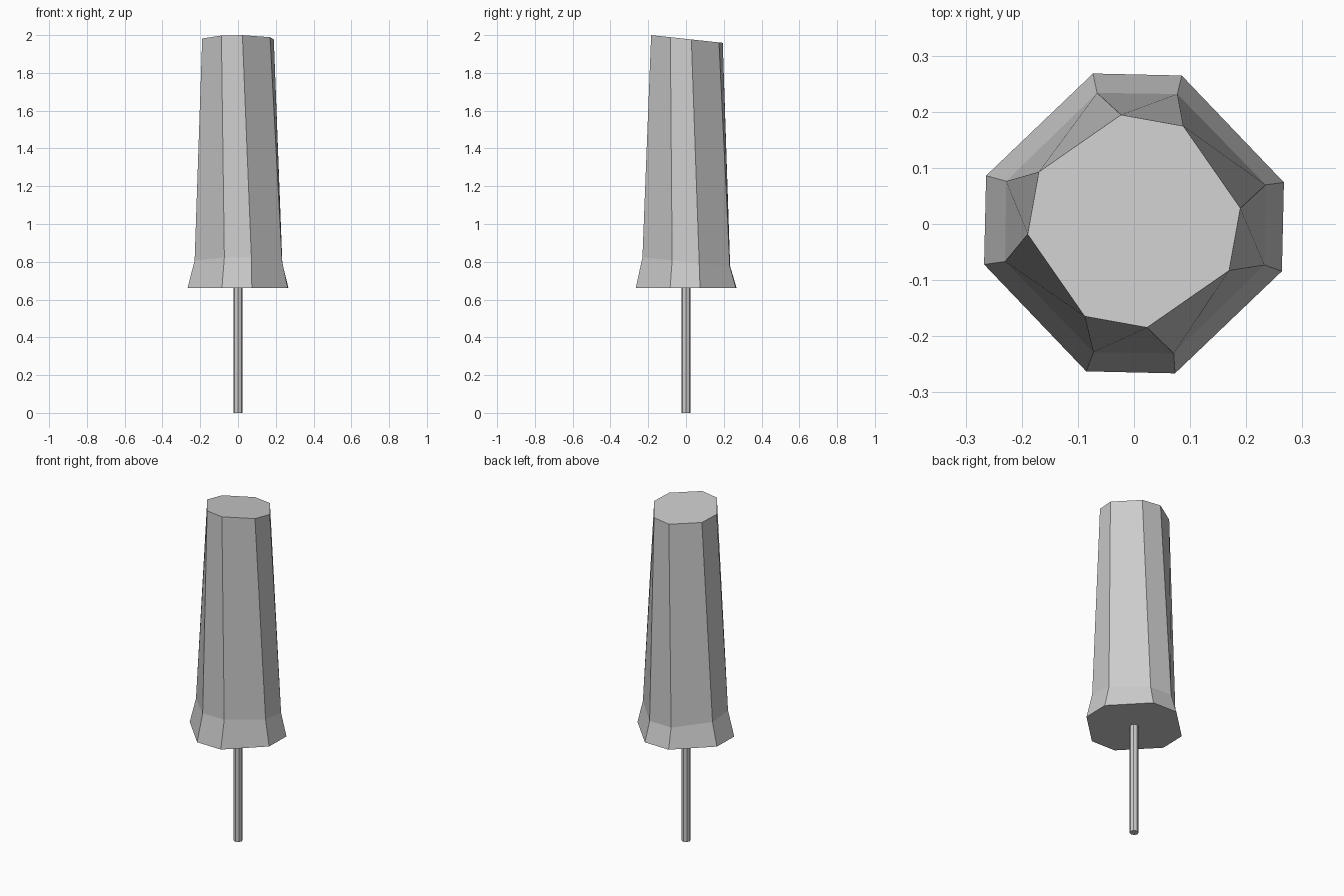
import bpy, bmesh
from math import sin, cos, radians

if "Cube" in bpy.data.objects:
    bpy.data.objects.remove(bpy.data.objects["Cube"])


def octagon(bm, r, half, twist, centre, z, slope):
    """Ring with four short and four long sides, tilted along y."""
    ring = []
    for k in range(4):
        for s in (-half, half):
            a = radians(90 * k + s + twist)
            x, y = centre[0] + r * cos(a), centre[1] + r * sin(a)
            ring.append(bm.verts.new((x, y, z - slope * y)))
    return ring


def add_object(name, bm):
    bmesh.ops.recalc_face_normals(bm, faces=bm.faces)
    mesh = bpy.data.meshes.new(name)
    bm.to_mesh(mesh)
    bm.free()
    bpy.context.collection.objects.link(bpy.data.objects.new(name, mesh))


# Tapered body with flared foot and slightly tilted, twisted top
bm = bmesh.new()
rings = [
    octagon(bm, 0.277, 16.6, -1.3, (0, 0.001), 0.66, 0),
    octagon(bm, 0.242, 17.2, -0.8, (0.0025, 0.0015), 0.80, 0.1),
    octagon(bm, 0.191, 17.2, -10.2, (0, 0.005), 1.98, 0.107),
]
for lo, hi in zip(rings, rings[1:]):
    for i in range(8):
        j = (i + 1) % 8
        bm.faces.new((lo[i], lo[j], hi[j], hi[i]))
bm.faces.new(rings[0][::-1])
bm.faces.new(rings[-1])
add_object("body", bm)

# Thin stick below the body
bpy.ops.mesh.primitive_cylinder_add(vertices=8, radius=0.025, depth=0.67,
                                    location=(0, 0, 0.335))
bpy.context.object.name = "stick"
